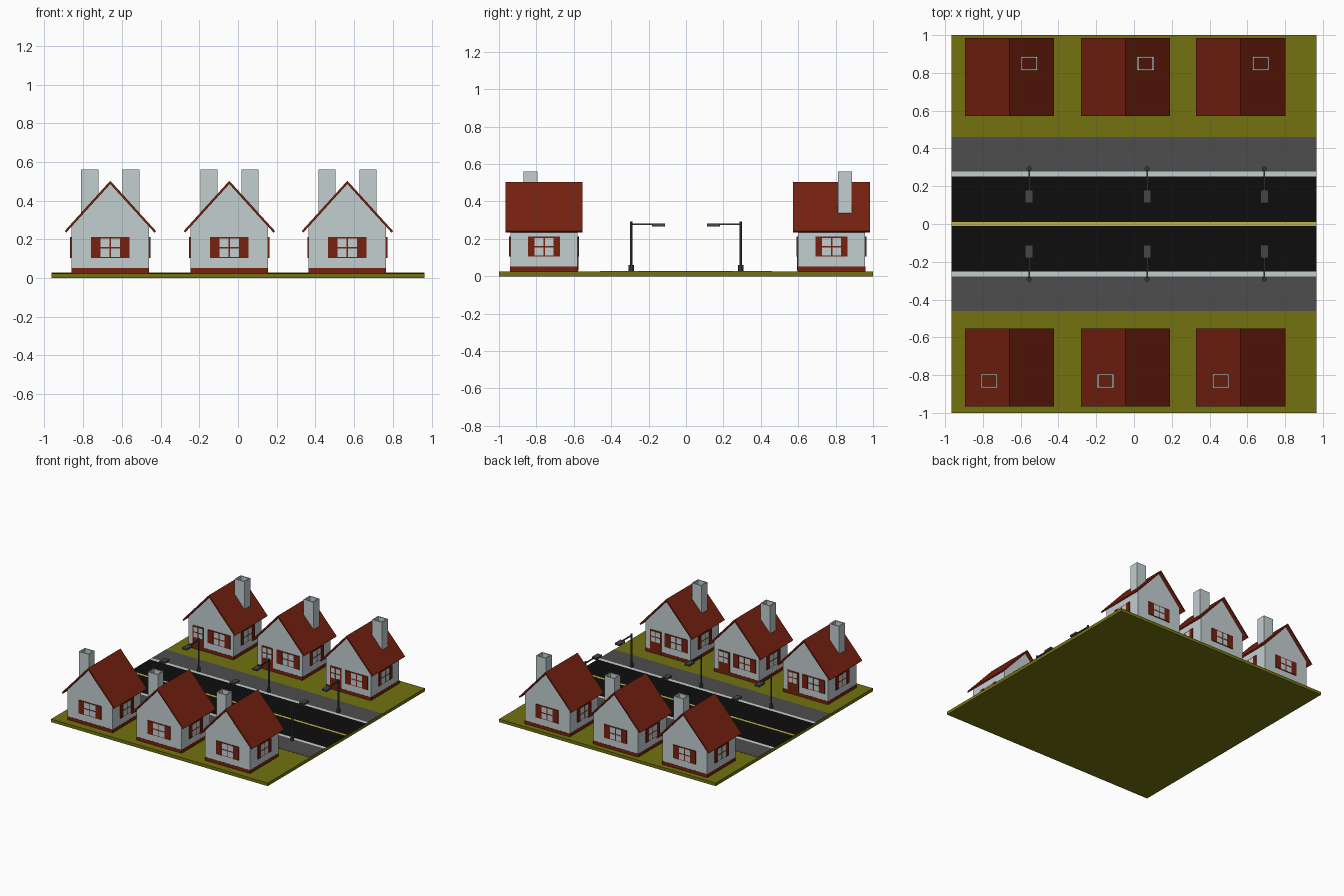
import bpy, bmesh, math
from mathutils import Matrix

if "Cube" in bpy.data.objects:
    bpy.data.objects.remove(bpy.data.objects["Cube"])


def material(name, r, g, b):
    m = bpy.data.materials.new(name)
    m.diffuse_color = (r, g, b, 1)
    m.use_nodes = True
    m.node_tree.nodes["Principled BSDF"].inputs["Base Color"].default_value = m.diffuse_color
    return m


GRASS = material("grass olive", 0.17, 0.17, 0.005)
ROAD = material("asphalt black", 0.004, 0.004, 0.004)
PAVE = material("pavement grey", 0.075, 0.075, 0.077)
WALL = material("pale wall", 0.54, 0.62, 0.63)
RED = material("brick red", 0.18, 0.015, 0.005)
YELLOW = material("line yellow", 0.55, 0.45, 0.06)
METAL = material("lamp grey", 0.06, 0.06, 0.062)


def finish(name, bm, mat, place=Matrix()):
    bmesh.ops.recalc_face_normals(bm, faces=bm.faces)
    me = bpy.data.meshes.new(name)
    bm.to_mesh(me)
    bm.free()
    me.materials.append(mat)
    ob = bpy.data.objects.new(name, me)
    ob.matrix_world = place
    bpy.context.collection.objects.link(ob)
    return ob


def add_box(bm, x0, x1, y0, y1, z0, z1, turn=Matrix()):
    m = Matrix.Translation(((x0 + x1) / 2, (y0 + y1) / 2, (z0 + z1) / 2)) @ \
        Matrix.Diagonal((x1 - x0, y1 - y0, z1 - z0, 1))
    bmesh.ops.create_cube(bm, size=1, matrix=turn @ m)


def box(name, mat, *dims):
    bm = bmesh.new()
    add_box(bm, *dims)
    return finish(name, bm, mat)


def extrude_y(name, mat, profile, y0, y1, place):
    bm = bmesh.new()
    f = bm.faces.new([bm.verts.new((x, y0, z)) for x, z in profile])
    new = bmesh.ops.extrude_face_region(bm, geom=[f])["geom"]
    bmesh.ops.translate(bm, vec=(0, y1 - y0, 0),
                        verts=[v for v in new if isinstance(v, bmesh.types.BMVert)])
    return finish(name, bm, mat, place)


W, D, G = 0.20, 0.18, 0.025   # house half width, half depth, ground height


def window(red, pale, turn, dist, cx, half):
    """Shuttered window on the wall at distance dist; turn picks the wall."""
    for s in (-1, 1):
        a, b = sorted((cx + s * 0.052, cx + s * half))
        add_box(red, a, b, -dist - 0.007, -dist, 0.105, 0.212, turn)
    add_box(red, cx - 0.052, cx + 0.052, -dist - 0.003, -dist, 0.105, 0.212, turn)
    panes(pale, turn, dist, cx, 0.052, 0.11, 0.205)


def panes(pale, turn, dist, cx, half, z0, z1):
    zm = (z0 + z1) / 2
    for s in (-1, 1):
        a, b = sorted((cx + s * 0.004, cx + s * (half - 0.002)))
        for lo, hi in ((z0, zm - 0.004), (zm + 0.004, z1)):
            add_box(pale, a, b, -dist - 0.005, -dist, lo, hi, turn)


def house(tag, cx, cy, angle):
    place = Matrix.Translation((cx, cy, 0)) @ Matrix.Rotation(angle, 4, 'Z')
    # gabled walls and the red plinth
    extrude_y("walls_" + tag, WALL,
              [(-W, 0.05), (W, 0.05), (W, 0.266), (0, 0.487), (-W, 0.266)], -D, D, place)
    bm = bmesh.new()
    add_box(bm, -W - 0.001, W + 0.001, -D - 0.001, D + 0.001, G, 0.052)
    finish("plinth_" + tag, bm, RED, place)
    # thin chevron roof with overhang
    extrude_y("roof_" + tag, RED,
              [(-0.236, 0.243), (0, 0.503), (0.236, 0.243), (0.228, 0.235),
               (0, 0.486), (-0.228, 0.235)], -0.206, 0.206, place)
    # hollow chimney on one slope
    bm = bmesh.new()
    x0, x1, y0, y1, t = 0.062, 0.150, 0.034, 0.109, 0.009
    for a, b, c, d in ((x0, x1, y0, y0 + t), (x0, x1, y1 - t, y1),
                       (x0, x0 + t, y0 + t, y1 - t), (x1 - t, x1, y0 + t, y1 - t)):
        add_box(bm, a, b, c, d, 0.335, 0.56)
    finish("chimney_" + tag, bm, WALL, place)
    # windows on every wall and a glazed door on the street side
    red, pale = bmesh.new(), bmesh.new()
    for turns, dist, wx, half in ((0, D, 0.075, 0.10), (1, W, 0, 0.085),
                                  (2, D, 0, 0.10), (3, W, 0, 0.085)):
        window(red, pale, Matrix.Rotation(turns * math.pi / 2, 4, 'Z'), dist, wx, half)
    add_box(red, -0.16, -0.06, -D - 0.004, -D, 0.03, 0.212)
    panes(pale, Matrix(), D + 0.001, -0.11, 0.042, 0.12, 0.202)
    finish("shutters_and_door_" + tag, red, RED, place)
    finish("window_panes_" + tag, pale, WALL, place)


def lamp(tag, x, y, angle):
    place = Matrix.Translation((x, y, 0)) @ Matrix.Rotation(angle, 4, 'Z')
    bm = bmesh.new()
    # round foot and pole
    for r, z0, z1 in ((0.014, G, 0.06), (0.007, 0.06, 0.292)):
        bmesh.ops.create_cone(bm, cap_ends=True, segments=10, radius1=r, radius2=r,
                              depth=z1 - z0, matrix=Matrix.Translation((0, 0, (z0 + z1) / 2)))
    # arm reaching over the road, lamp head
    add_box(bm, -0.004, 0.004, -0.13, 0, 0.275, 0.283)
    add_box(bm, -0.021, 0.021, -0.182, -0.112, 0.266, 0.281)
    finish("street_lamp_" + tag, bm, METAL, place)


# ground slab, road and pavements
L = 0.965
box("ground", GRASS, -L, L, -1, 1, 0, G)
box("road", ROAD, -L, L, -0.252, 0.252, G - 0.005, G + 0.002)
box("centre_line", YELLOW, -L, L, -0.010, 0.010, G, G + 0.003)
for s, side in ((-1, "front"), (1, "back")):
    a, b = sorted((s * 0.252, s * 0.278))
    box("kerb_line_" + side, WALL, -L, L, a, b, G - 0.005, G + 0.002)
    a, b = sorted((s * 0.278, s * 0.46))
    box("pavement_" + side, PAVE, -L, L, a, b, G - 0.005, G + 0.002)

# two facing rows of houses and lamps
for i, (hx, lx) in enumerate(((-0.66, -0.555), (-0.045, 0.07), (0.565, 0.69))):
    house("back_%d" % i, hx, 0.778, 0)
    house("front_%d" % i, hx, -0.759, math.pi)
    lamp("back_%d" % i, lx, 0.293, 0)
    lamp("front_%d" % i, lx, -0.293, math.pi)
